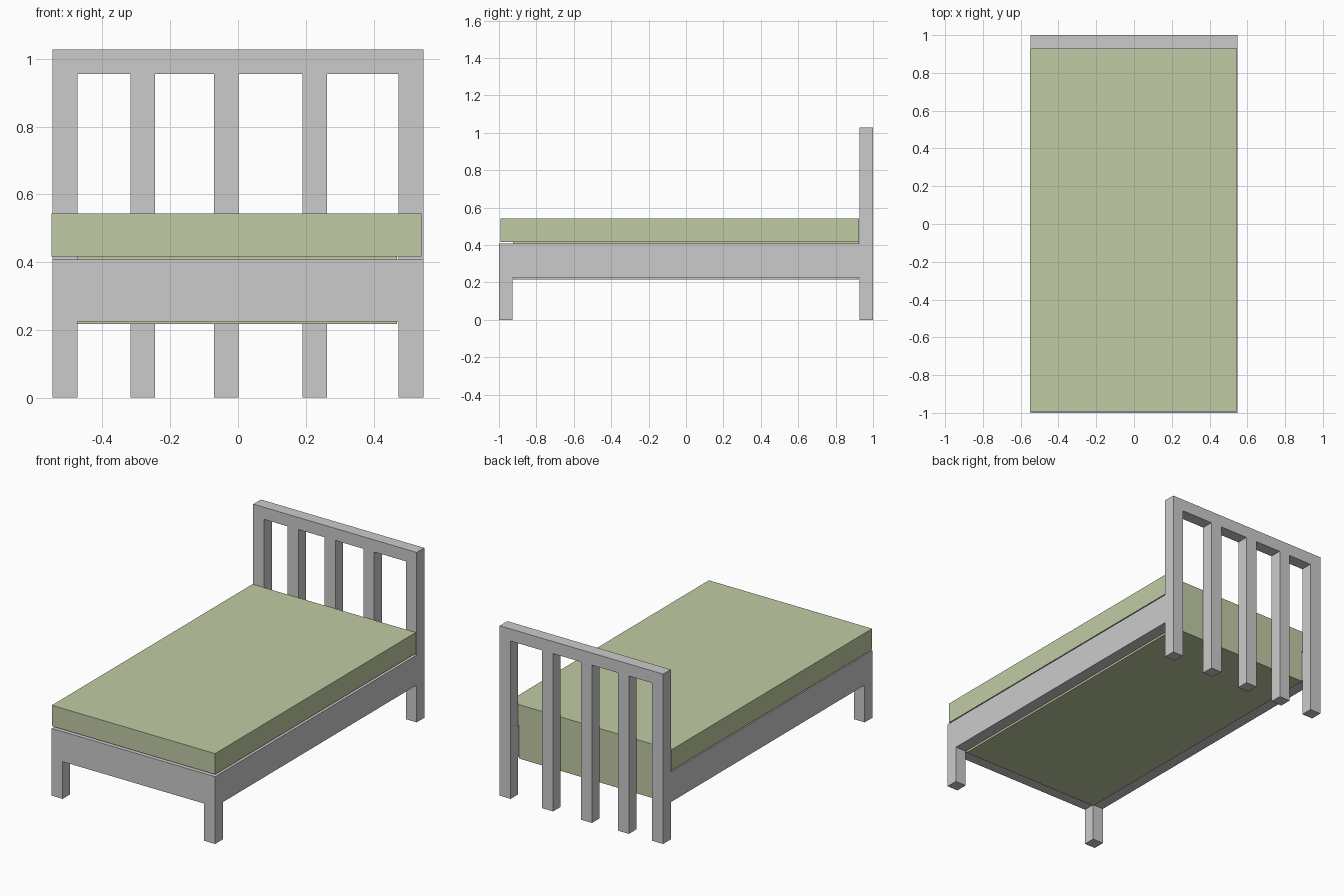
import bpy, bmesh
from mathutils import Vector

if "Cube" in bpy.data.objects:
    bpy.data.objects.remove(bpy.data.objects["Cube"])

W, T = 0.547, 0.073          # half width of the frame, timber thickness
RAIL_LO, RAIL_HI = 0.225, 0.407
HEAD_TOP = 1.028

green = bpy.data.materials.new("mattress_green")
green.diffuse_color = (0.53, 0.60, 0.37, 1)
green.use_nodes = True
green.node_tree.nodes["Principled BSDF"].inputs["Base Color"].default_value = green.diffuse_color


def finish(name, bm, mat=None):
    bmesh.ops.recalc_face_normals(bm, faces=bm.faces)
    mesh = bpy.data.meshes.new(name)
    bm.to_mesh(mesh)
    bm.free()
    obj = bpy.data.objects.new(name, mesh)
    bpy.context.collection.objects.link(obj)
    if mat:
        mesh.materials.append(mat)
    return obj


def box(name, lo, hi, mat=None):
    lo, hi = Vector(lo), Vector(hi)
    bm = bmesh.new()
    bmesh.ops.create_cube(bm, size=1)
    bmesh.ops.scale(bm, vec=hi - lo, verts=bm.verts)
    bmesh.ops.translate(bm, vec=(lo + hi) / 2, verts=bm.verts)
    return finish(name, bm, mat)


def comb(name, legs, under, top, y0, y1):
    """One-piece panel with uprights hanging below a rail, extruded along y."""
    outline = [(-W, top)]
    for i, x in enumerate(legs):
        first, last = i == 0, i == len(legs) - 1
        if not first:
            outline.append((x, under))
        outline += [(x, 0), (x + T, 0)]
        if not last:
            outline.append((x + T, under))
    outline.append((W, top))
    bm = bmesh.new()
    face = bm.faces.new([bm.verts.new((x, y0, z)) for x, z in outline])
    ext = bmesh.ops.extrude_face_region(bm, geom=[face], use_keep_orig=True)
    moved = [g for g in ext["geom"] if isinstance(g, bmesh.types.BMVert)]
    bmesh.ops.translate(bm, vec=(0, y1 - y0, 0), verts=moved)
    return finish(name, bm)


# Headboard with corner posts and three slats down to the floor
comb("headboard", [-W, -0.318, -0.071, 0.19, W - T], HEAD_TOP - T, HEAD_TOP, 0.927, 1.0)

# Footboard with two short front legs
comb("footboard", [-W, W - T], RAIL_LO, RAIL_HI, -1.0, -0.927)

# Side rails
for side, x in (("left", -W), ("right", W - T)):
    box(side + "_side_rail", (x, -0.927, RAIL_LO), (x + T, 0.927, RAIL_HI))

# Mattress on top, and its narrower base sunk between the rails
box("mattress", (-0.551, -0.993, 0.417), (0.542, 0.926, 0.543), green)
box("mattress_base", (-0.473, -0.926, 0.217), (0.469, 0.926, 0.417), green)
